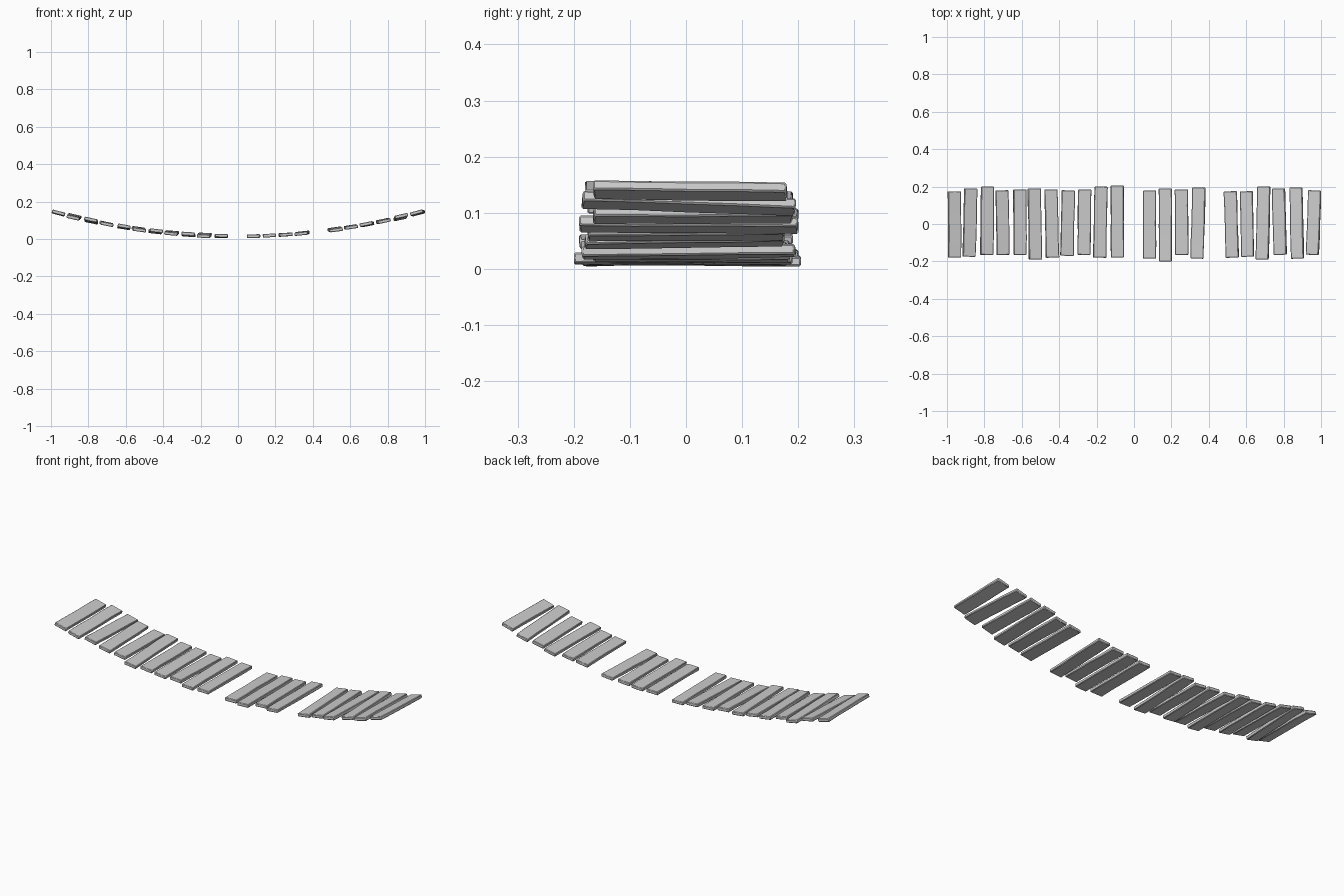
import bpy, bmesh, math, random
from mathutils import Matrix

cube = bpy.data.objects.get("Cube")
if cube:
    bpy.data.objects.remove(cube)
random.seed(4)

wood = bpy.data.materials.new("weathered_grey")
wood.use_nodes = True
grey = (0.6, 0.6, 0.6, 1)
wood.diffuse_color = grey
wood.node_tree.nodes["Principled BSDF"].inputs["Base Color"].default_value = grey

WIDTH, THICK = 0.07, 0.018


def sag(x):
    """Height of the hanging walkway at x."""
    return 0.0145 + 0.135 * x * x


def plank(name, x, front, back, yaw, pitch):
    """One worn, slightly warped board following the sag of the walkway."""
    length = back - front
    bm = bmesh.new()
    bmesh.ops.create_cube(bm, size=1)
    bmesh.ops.scale(bm, verts=bm.verts, vec=(WIDTH, length, THICK))
    # cross cuts with a little uneven wear
    long_edges = [e for e in bm.edges
                  if abs(e.verts[0].co.y - e.verts[1].co.y) > length / 2]
    bmesh.ops.subdivide_edges(bm, edges=long_edges, cuts=3)
    for v in bm.verts:
        v.co.x += random.uniform(-1, 1) * 0.0015
        v.co.z += random.uniform(-1, 1) * 0.0008
    slope = math.atan(0.27 * x)
    turn = (Matrix.Rotation(-slope, 4, 'Y') @ Matrix.Rotation(pitch, 4, 'X')
            @ Matrix.Rotation(yaw, 4, 'Z'))
    place = Matrix.Translation((x, (front + back) / 2, sag(x)))
    mesh = bpy.data.meshes.new(name)
    bm.to_mesh(mesh)
    bm.free()
    mesh.materials.append(wood)
    ob = bpy.data.objects.new(name, mesh)
    bpy.context.collection.objects.link(ob)
    ob.matrix_world = place @ turn
    bevel = ob.modifiers.new("worn_edges", 'BEVEL')
    bevel.width = 0.003
    bevel.segments = 1
    bevel.limit_method = 'ANGLE'
    bpy.ops.object.select_all(action='DESELECT')
    ob.select_set(True)
    bpy.context.view_layer.objects.active = ob
    bpy.ops.object.shade_smooth_by_angle(angle=math.radians(35))


# centre x, front end, back end, yaw, pitch (hundredths)
boards = [
    (-96, -18, 17.5, 0, -1), (-87.7, -17.5, 19, -2, 3), (-78.5, -16.5, 20, -2, -3),
    (-70.3, -16.5, 18, 2, 1), (-61, -16.5, 18.5, 0, -2), (-53, -19, 19, 2, 2),
    (-44, -18, 18.5, 2, -2), (-35.5, -17, 18, -2, 2), (-26.5, -16.5, 18.5, -1, -2),
    (-18, -18, 20, -2, 2.5), (-9, -18, 20.5, 0, -1),
    (8.3, -18.5, 18, 0, 0), (16.8, -20, 19, 0, 0), (25.5, -16.5, 18.5, 1, 0),
    (34.2, -18.5, 19.5, -3, 1),
    (52, -18, 17.5, 3, 2), (60.4, -17.5, 17.5, 2, 1), (69, -19, 20, -2, -1),
    (77.7, -16.5, 19, 3, 1), (87, -18.5, 19.5, 3, -3), (96, -16.5, 18, -3, -2),
]
for i, row in enumerate(boards):
    plank(f"walkway_plank_{i + 1}", *(n / 100 for n in row))
